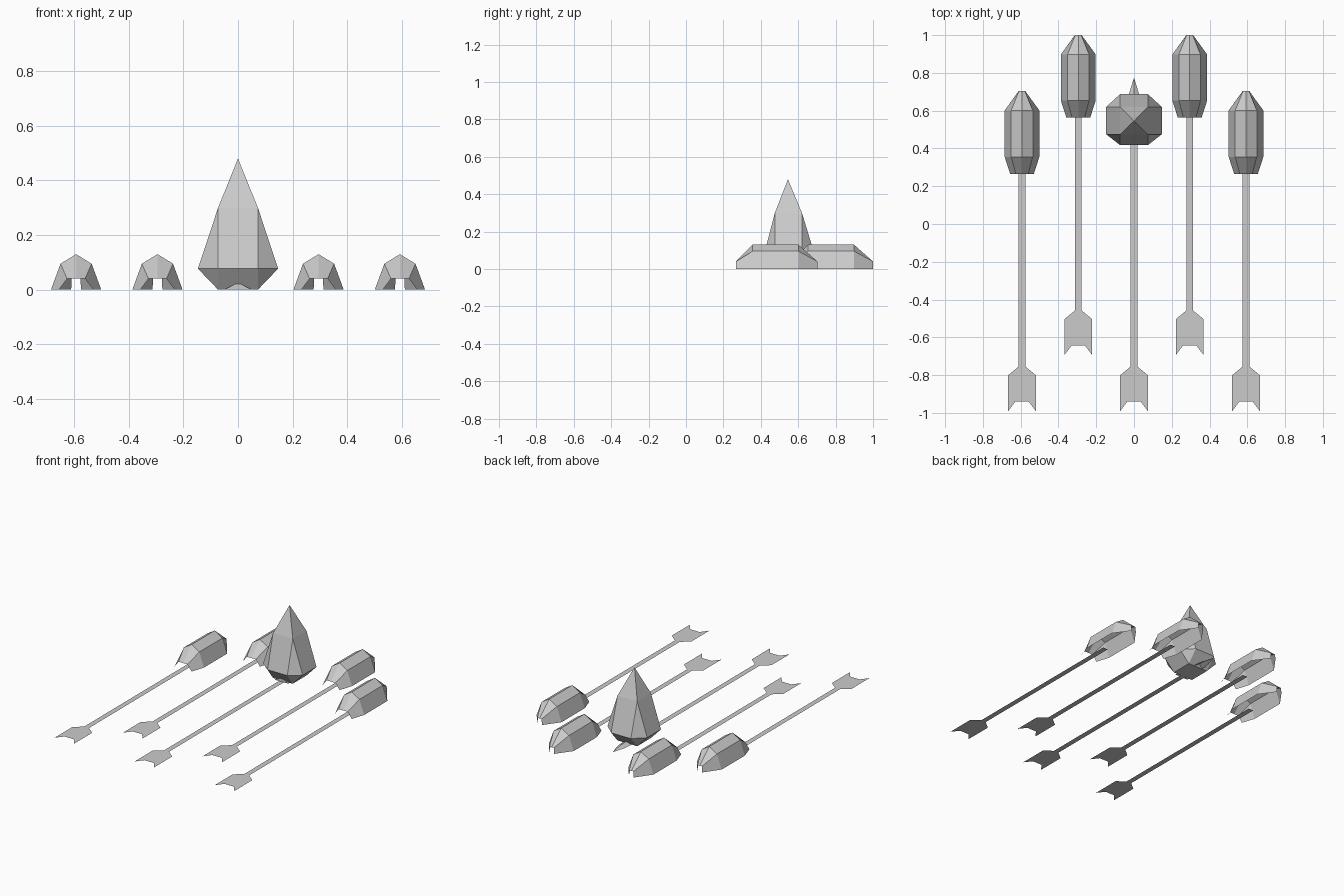
import bpy

cube = bpy.data.objects.get("Cube")
if cube:
    bpy.data.objects.remove(cube, do_unlink=True)

grey = bpy.data.materials.new("plain grey")
grey.use_nodes = True
colour = (0.6, 0.6, 0.6, 1)
grey.diffuse_color = colour
grey.node_tree.nodes["Principled BSDF"].inputs["Base Color"].default_value = colour


def add_mesh(name, verts, faces, location):
    mesh = bpy.data.meshes.new(name)
    mesh.from_pydata(verts, [], faces)
    mesh.materials.append(grey)
    obj = bpy.data.objects.new(name, mesh)
    obj.location = location
    bpy.context.collection.objects.link(obj)
    return obj


def rect(hx, y0, y1, z):
    return [(-hx, y0, z), (hx, y0, z), (hx, y1, z), (-hx, y1, z)]


def shell(name, x, y):
    # open-ended, open-bottomed faceted cover: y, foot, shoulder, shoulder z, ridge z
    stations = [(0, .063, .033, .04, .04), (.09, .092, .057, .095, .13),
                (.335, .092, .057, .095, .13), (.437, .018, .016, .04, .04)]
    verts, faces = [], []
    for sy, a, b, zb, zt in stations:
        verts += [(-a, sy, 0), (-b, sy, zb), (0, sy, zt), (b, sy, zb), (a, sy, 0)]
    for i in range(len(stations) - 1):
        for j in range(4):
            k = i * 5 + j
            faces.append((k, k + 5, k + 6, k + 1))
    add_mesh(name, verts, faces, (x, y, 0))


def flat_arrow(name, x, y, end):
    # flat shaft with a notched, flared tail
    half = [(.018, end), (.018, .235), (.073, .19), (.073, 0), (.035, .05)]
    verts = [(s * px, py, 0) for s in (-1, 1) for px, py in half]
    faces = [(0, 1, 6, 5), (1, 2, 3, 4, 9, 8, 7, 6)]
    add_mesh(name, verts, faces, (x, y, 0))


# Shafts and covers, mirrored left and right
for side, label in ((1, "left"), (-1, "right")):
    for place, x, shift in (("outer", .593, 0), ("inner", .295, .297)):
        flat_arrow(f"{label}_{place}_shaft", side * x, -.99 + shift, 1.42)
        shell(f"{label}_{place}_cover", side * x, .266 + shift)
flat_arrow("centre_shaft", 0, -.99, 1.47)

# Ridged spike under the gem
add_mesh("centre_spike",
         [(-.05, .46, 0), (0, .46, .025), (.05, .46, 0),
          (-.026, .69, 0), (0, .69, .015), (.026, .69, 0), (0, .775, 0)],
         [(0, 1, 4, 3), (1, 2, 5, 4), (3, 4, 6), (4, 5, 6), (0, 2, 1)], (0, 0, 0))

# Gem: square base, eight-sided girdle, square shoulder and a point
w, g, low, high = .073, .147, -.07, .075
base = rect(w, low, high, 0)
shoulder = rect(w, low, high, .3)
girdle = []
for sx, sy in ((-1, -1), (1, -1), (1, 1), (-1, 1)):
    y_in = high if sy > 0 else low
    y_out = .143 if sy > 0 else -.128
    corner = [(sx * g, y_in, .077), (sx * w, y_out, .077)]
    girdle += corner if sx * sy > 0 else corner[::-1]
faces = [(0, 3, 2, 1)]
for i in range(4):
    n = (i + 1) % 4
    a, b, c = 4 + 2 * i, 5 + 2 * i, 4 + 2 * n
    faces += [(i, b, a), (12 + i, a, b),
              (i, n, c, b), (12 + n, 12 + i, b, c), (12 + i, 12 + n, 16)]
add_mesh("gem", base + girdle + shoulder + [(0, 0, .48)], faces, (0, .545, 0))
